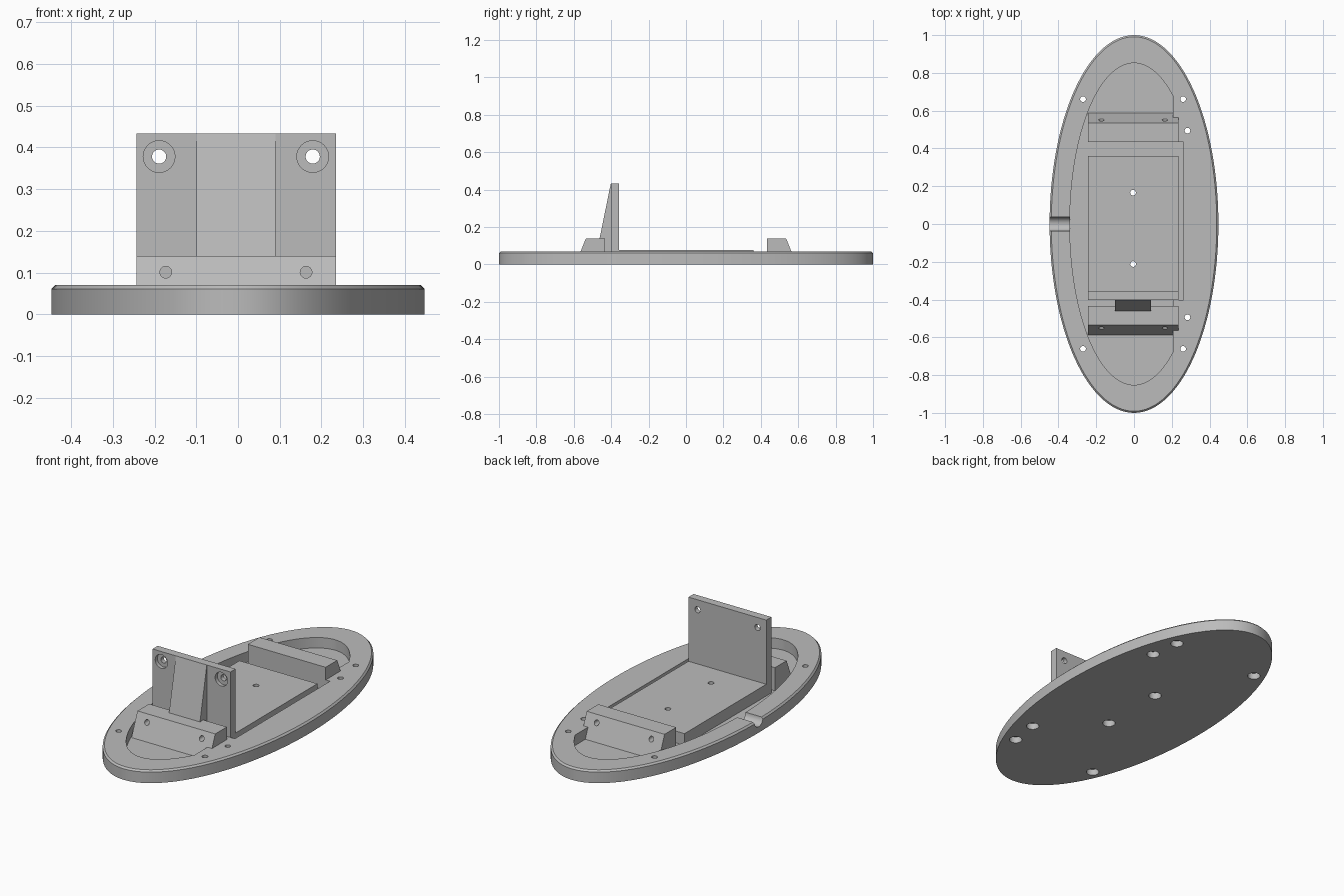
import bpy
import bmesh
import math
from mathutils import Matrix, Vector

cube = bpy.data.objects.get("Cube")
if cube:
    bpy.data.objects.remove(cube, do_unlink=True)

grey = bpy.data.materials.new("plain_grey")
grey.use_nodes = True
COLOUR = (0.5, 0.5, 0.5, 1)
grey.diffuse_color = COLOUR
grey.node_tree.nodes["Principled BSDF"].inputs["Base Color"].default_value = COLOUR

FLOOR, RIM = 0.012, 0.07
LEFT, RIGHT = -0.243, 0.235
MID = -0.005


def finish(name, bm):
    bmesh.ops.recalc_face_normals(bm, faces=bm.faces)
    mesh = bpy.data.meshes.new(name)
    bm.to_mesh(mesh)
    bm.free()
    mesh.materials.append(grey)
    obj = bpy.data.objects.new(name, mesh)
    bpy.context.collection.objects.link(obj)
    return obj


def prism(name, points, offset):
    """Extrude a closed outline along an offset vector."""
    bm = bmesh.new()
    face = bm.faces.new([bm.verts.new(p) for p in points])
    ext = bmesh.ops.extrude_face_region(bm, geom=[face])
    moved = [g for g in ext["geom"] if isinstance(g, bmesh.types.BMVert)]
    bmesh.ops.translate(bm, verts=moved, vec=Vector(offset))
    return finish(name, bm)


def box(name, x0, x1, y0, y1, z0, z1):
    return prism(name, [(x0, y0, z0), (x1, y0, z0), (x1, y1, z0), (x0, y1, z0)], (0, 0, z1 - z0))


def side_profile(name, x0, x1, outline):
    return prism(name, [(x0, y, z) for y, z in outline], (x1 - x0, 0, 0))


def rod(start, end, radius):
    """Round cutter between two points."""
    a, b = Vector(start), Vector(end)
    turn = (b - a).to_track_quat('Z', 'Y').to_matrix().to_4x4()
    bm = bmesh.new()
    bmesh.ops.create_cone(bm, cap_ends=True, segments=32, radius1=radius, radius2=radius,
                          depth=(b - a).length, matrix=Matrix.Translation((a + b) / 2) @ turn)
    return finish("cutter", bm)


def cut(obj, *cutters):
    for c in cutters:
        mod = obj.modifiers.new("cut", 'BOOLEAN')
        mod.operation, mod.solver, mod.object = 'DIFFERENCE', 'EXACT', c
        bpy.context.view_layer.objects.active = obj
        bpy.ops.object.modifier_apply(modifier=mod.name)
        bpy.data.objects.remove(c, do_unlink=True)


def ellipse(a, b, z, n=128, limit=1):
    turns = [2 * math.pi * i / n for i in range(n)]
    return [(min(a * math.cos(t), limit), b * math.sin(t), z) for t in turns]


def screw_hole(x, y):
    return [rod((x, y, -0.1), (x, y, 0.2), 0.015), rod((x, y, -0.1), (x, y, 0.035), 0.033)]


# Oval base with a chamfered top rim
base = prism("oval_base", ellipse(0.447, 1, 0), (0, 0, RIM))
bm = bmesh.new()
bm.from_mesh(base.data)
top_edges = [e for e in bm.edges if all(v.co.z > RIM - 0.001 for v in e.verts)]
bmesh.ops.bevel(bm, geom=top_edges, offset=0.009, segments=1, affect='EDGES')
bm.to_mesh(base.data)
bm.free()

# Recess: oval with a straight right side, side pocket, and cable groove
arc = math.acos(0.207 / 0.34)
recess = [(0.34 * math.cos(t), 0.852 * math.sin(t), FLOOR)
          for t in [arc + (2 * math.pi - 2 * arc) * i / 96 for i in range(97)]]
cut(base, prism("cutter", recess, (0, 0, 0.2)),
    box("cutter", 0, 0.262, -0.402, 0.433, FLOOR, 0.2),
    rod((-0.6, 0, RIM), (-0.3, 0, RIM), 0.037))

# Screw holes through the rim
for sy in (-1, 1):
    for x, y in ((-0.27, 0.661), (0.26, 0.661), (0.283, 0.494)):
        cut(base, *screw_hole(x, sy * y))

# Raised tray plate
tray = box("tray_plate", LEFT, RIGHT, -0.357, 0.36, FLOOR, 0.077)
for y in (0.166, -0.212):
    for part in (base, tray):
        cut(part, *screw_hole(MID, y))

# Upright plate with counterbored holes, and its wedge brace
wall = box("upright_plate", LEFT, RIGHT, -0.402, -0.357, FLOOR, 0.433)
for x in (MID - 0.184, MID + 0.184):
    cut(wall, rod((x, -0.6, 0.378), (x, 0, 0.378), 0.017),
        rod((x, -0.6, 0.378), (x, -0.382, 0.378), 0.038))
brace = side_profile("wedge_brace", -0.1, 0.09,
                     [(-0.402, FLOOR), (-0.488, FLOOR), (-0.402, 0.433)])

# Sloped end blocks with blind screw holes
parts = [base, tray, wall, brace]
for name, s in (("front_block", -1), ("back_block", 1)):
    block = side_profile(name, LEFT, RIGHT, [(s * 0.433, FLOOR), (s * 0.587, FLOOR),
                                             (s * 0.535, 0.14), (s * 0.433, 0.14)])
    for x in (MID - 0.168, MID + 0.168):
        cut(block, rod((x, s * 0.7, 0.101), (x, s * 0.47, 0.101), 0.014))
    parts.append(block)

# Smooth round walls, keep hard edges
for obj in bpy.context.view_layer.objects:
    obj.select_set(obj in parts)
bpy.context.view_layer.objects.active = base
bpy.ops.object.shade_smooth_by_angle(angle=math.radians(30))
